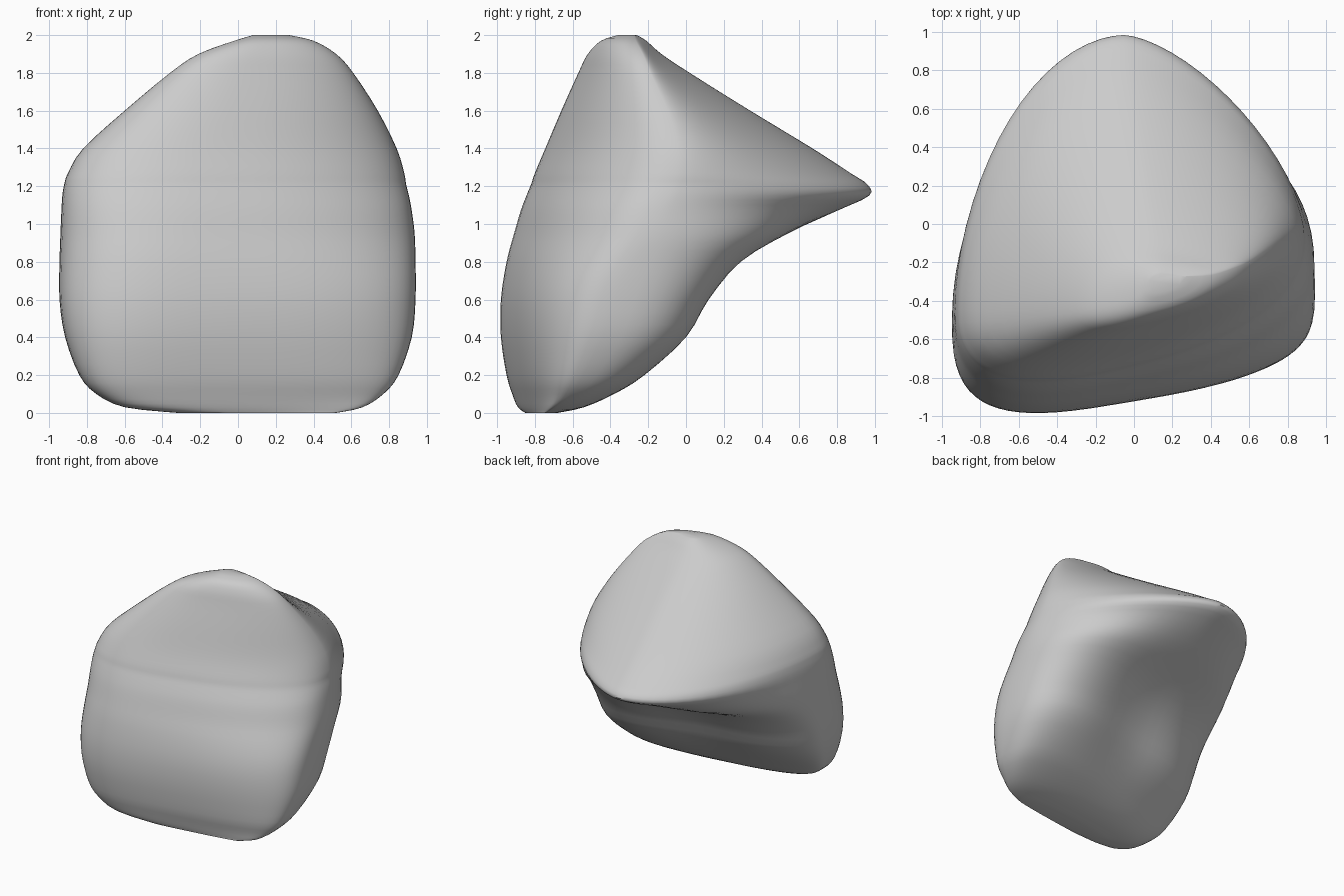
import bpy, bmesh, math

if "Cube" in bpy.data.objects:
    bpy.data.objects.remove(bpy.data.objects["Cube"])

SIDES = 72
STEPS = 3      # rings between two listed sections

# height, left x, right x, front y, widest y, back y, roundness of back
SECTIONS = [
    (0.00, -0.32, 0.52, -0.85, -0.77, -0.68, 2.4),
    (0.03, -0.60, 0.66, -0.89, -0.74, -0.54, 2.5),
    (0.10, -0.75, 0.77, -0.92, -0.66, -0.38, 2.6),
    (0.20, -0.84, 0.85, -0.95, -0.59, -0.22, 2.7),
    (0.40, -0.915, 0.92, -0.98, -0.50, 0.00, 2.7),
    (0.60, -0.945, 0.94, -0.98, -0.44, 0.12, 2.6),
    (0.80, -0.945, 0.94, -0.95, -0.40, 0.29, 2.4),
    (0.95, -0.94, 0.935, -0.91, -0.37, 0.54, 2.1),
    (1.07, -0.935, 0.92, -0.875, -0.34, 0.80, 1.9),
    (1.15, -0.93, 0.905, -0.845, -0.32, 0.97, 1.8),
    (1.21, -0.92, 0.89, -0.82, -0.31, 0.96, 1.8),
    (1.27, -0.90, 0.88, -0.80, -0.30, 0.87, 1.8),
    (1.40, -0.82, 0.84, -0.745, -0.30, 0.67, 1.8),
    (1.60, -0.60, 0.74, -0.66, -0.32, 0.34, 1.8),
    (1.80, -0.36, 0.61, -0.57, -0.35, 0.02, 1.8),
    (1.90, -0.21, 0.52, -0.52, -0.35, -0.13, 1.9),
    (1.97, -0.02, 0.40, -0.45, -0.34, -0.21, 2.0),
    (2.00, 0.08, 0.27, -0.36, -0.31, -0.26, 2.0),
]


def blend(a, b, c, d, t):
    """Smooth curve through b and c."""
    return 0.5 * (2 * b + (c - a) * t + (2 * a - 5 * b + 4 * c - d) * t * t
                  + (3 * b - a - 3 * c + d) * t ** 3)


def ramp(z, z0, z1, a, b):
    """Ease from a to b between two heights."""
    t = max(0, min(1, (z - z0) / (z1 - z0)))
    return a + (b - a) * t * t * (3 - 2 * t)


def fit(values, low, high):
    lo, hi = min(values), max(values)
    return [low + (v - lo) * (high - low) / (hi - lo) for v in values]


def outline(z, left, right, front, mid, back, power):
    """Rounded section: skewed front, slanted and hollowed back."""
    front_power = ramp(z, 0.3, 1.5, 3.1, 2.4)
    side_yaw = ramp(z, 0.6, 1.6, 0.08, 0.28)
    front_yaw = ramp(z, 0.5, 1.6, 0.19, 0.27)
    back_yaw = ramp(z, 0.65, 1.15, 0.28, 0) * ramp(z, 0, 0.2, 0.5, 1)
    hollow = ramp(z, 0.1, 0.45, 0, 0.17) * ramp(z, 0.75, 1.12, 1, 0)
    right_power = power - ramp(z, 0.6, 1.15, 0, 0.2)
    cx = (left + right) / 2 - 0.04
    xs, ys = [], []
    for i in range(SIDES):
        a = 2 * math.pi * i / SIDES
        c, s = math.cos(a), math.sin(a)
        p = front_power if s < 0 else right_power if c > 0 else power
        u = math.copysign(abs(c) ** (2 / p), c)
        v = math.copysign(abs(s) ** (2 / p), s)
        dx = u * (right - cx if u > 0 else cx - left)
        reach = back - mid if s >= 0 else mid - front
        yaw = side_yaw + abs(v) * ((back_yaw if v > 0 else front_yaw) - side_yaw)
        v -= hollow * max(v, 0) * math.exp(-(u / 0.45) ** 2)
        xs.append(cx + dx)
        ys.append(mid + v * reach + yaw * dx)
    xs, ys = fit(xs, left, right), fit(ys, front, back)
    return [(x, y, max(z, 0)) for x, y in zip(xs, ys)]


# Interpolated sections
rows = []
last = len(SECTIONS) - 1
for i in range(last):
    quad = [SECTIONS[max(0, min(last, i + k))] for k in (-1, 0, 1, 2)]
    for j in range(STEPS):
        rows.append([blend(*vals, j / STEPS) for vals in zip(*quad)])
rows.append(SECTIONS[-1])

# Boulder skin
bm = bmesh.new()
rings = [[bm.verts.new(p) for p in outline(*row)] for row in rows]
for lower, upper in zip(rings, rings[1:]):
    for i in range(SIDES):
        k = (i + 1) % SIDES
        bm.faces.new((lower[i], lower[k], upper[k], upper[i]))
bm.faces.new(rings[0][::-1])
bm.faces.new(rings[-1])
bmesh.ops.recalc_face_normals(bm, faces=bm.faces)
mesh = bpy.data.meshes.new("boulder")
bm.to_mesh(mesh)
bm.free()
boulder = bpy.data.objects.new("boulder", mesh)
bpy.context.collection.objects.link(boulder)

# Smooth stone shading
bpy.context.view_layer.objects.active = boulder
boulder.select_set(True)
bpy.ops.object.shade_smooth_by_angle(angle=math.radians(50))
